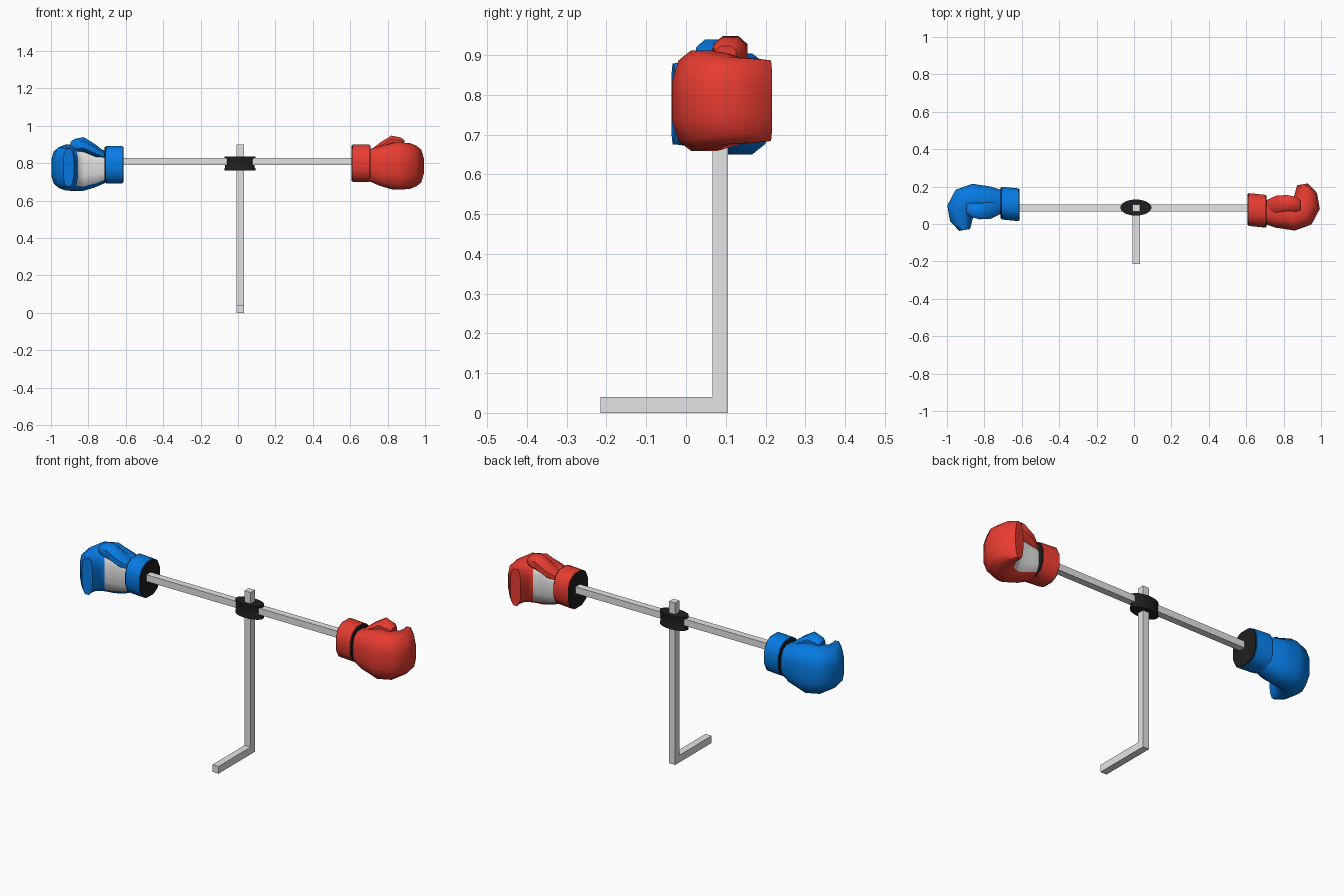
import bpy, bmesh, math
from mathutils import Vector, Matrix

if "Cube" in bpy.data.objects:
    bpy.data.objects.remove(bpy.data.objects["Cube"])


def mat(name, rgb):
    m = bpy.data.materials.new(name)
    m.diffuse_color = (*rgb, 1)
    m.use_nodes = True
    m.node_tree.nodes["Principled BSDF"].inputs["Base Color"].default_value = m.diffuse_color
    return m


GREY = mat("grey metal", (0.78, 0.78, 0.78))
WHITE = mat("white palm", (0.74, 0.74, 0.74))
BLACK = mat("black", (0.014, 0.014, 0.014))
RED = mat("red leather", (0.80, 0.045, 0.03))
BLUE = mat("blue leather", (0.002, 0.20, 0.78))


def finish(name, bm, mats, angle=None, xf=None):
    bmesh.ops.recalc_face_normals(bm, faces=bm.faces)
    if xf:
        bm.transform(xf)
    me = bpy.data.meshes.new(name)
    bm.to_mesh(me)
    bm.free()
    ob = bpy.data.objects.new(name, me)
    bpy.context.collection.objects.link(ob)
    for m in mats:
        me.materials.append(m)
    if angle:
        bpy.ops.object.select_all(action='DESELECT')
        ob.select_set(True)
        bpy.context.view_layer.objects.active = ob
        bpy.ops.object.shade_smooth_by_angle(angle=math.radians(angle))
    return ob


def box(name, lo, hi):
    bm = bmesh.new()
    lo, hi = Vector(lo), Vector(hi)
    size = hi - lo
    bmesh.ops.create_cube(bm, size=1, matrix=Matrix.Translation((lo + hi) / 2)
                          @ Matrix.Diagonal((*size, 1)))
    return finish(name, bm, [GREY])


def ring(c, u, v, n, power=1.0, start=0.5):
    """Closed (super)ellipse around c with half axes u and v."""
    pts = []
    for i in range(n):
        t = (i + start) * math.tau / n
        a, b = math.cos(t), math.sin(t)
        pts.append(Vector(c) + Vector(u) * math.copysign(abs(a) ** power, a)
                   + Vector(v) * math.copysign(abs(b) ** power, b))
    return pts


def loft(name, rings, mats, angle, xf=None, rule=None):
    bm = bmesh.new()
    vs = [[bm.verts.new(p) for p in r] for r in rings]
    n = len(vs[0])
    for k in range(len(vs) - 1):
        for i in range(n):
            j = (i + 1) % n
            f = bm.faces.new((vs[k][i], vs[k][j], vs[k + 1][j], vs[k + 1][i]))
            if rule:
                f.material_index = rule(k, i)
    bm.faces.new(vs[0])
    bm.faces.new(vs[-1])
    return finish(name, bm, mats, angle, xf)


# stand: post, foot and crossbar
box("post", (-0.007, 0.067, 0), (0.031, 0.105, 0.9))
box("foot", (-0.007, -0.215, 0), (0.031, 0.067, 0.04))
box("crossbar", (-0.63, 0.067, 0.79), (0.625, 0.105, 0.827))

# oval spool hub
hub = [(0.762, 1), (0.773, 1), (0.777, 0.96), (0.82, 0.96), (0.826, 1), (0.837, 1)]
loft("hub", [ring((0.01, 0.088, z), (0.083 * s, 0, 0), (0, 0.043 * s, 0), 28)
             for z, s in hub], [BLACK], 30)

# fist stations: back point x y, palm point x y, half height
FIST = [(0.695, 0.00, 0.695, 0.13, 0.085),
        (0.76, -0.022, 0.755, 0.135, 0.108),
        (0.86, -0.037, 0.815, 0.125, 0.13),
        (0.95, -0.005, 0.848, 0.135, 0.126),
        (0.995, 0.08, 0.858, 0.16, 0.112),
        (0.98, 0.165, 0.865, 0.188, 0.108),
        (0.93, 0.217, 0.872, 0.207, 0.104)]
# thumb stations: x, y, z, half width, half height
THUMB = [(0.70, 0.09, 0.845, 0.035, 0.02),
         (0.76, 0.107, 0.877, 0.048, 0.036),
         (0.82, 0.112, 0.908, 0.046, 0.042),
         (0.87, 0.105, 0.906, 0.04, 0.034),
         (0.89, 0.10, 0.902, 0.028, 0.022)]


def glove(prefix, colour, xf):
    # curled fist with pale palm panel
    rings = []
    for k, (bx, by, px, py, h) in enumerate(FIST):
        b, p = Vector((bx, by, 0)), Vector((px, py, 0))
        zc = 0.79 if k == 0 else 0.785
        rings.append(ring((b + p) / 2 + Vector((0, 0, zc)), (p - b) / 2, (0, 0, h), 12, 0.72))
    loft(prefix + "_fist", rings, [colour, WHITE], 45, xf,
         lambda k, i: 1 if k < 3 and i in (0, 10, 11) else 0)
    # thumb along the top edge
    loft(prefix + "_thumb", [ring((x, y, z), (0, w, 0), (0, 0, h), 8, 0.85)
                             for x, y, z, w, h in THUMB], [colour], 45, xf)

    # cuff band over a black liner
    def band(name, x0, x1, grow, m):
        loft(prefix + name, [ring((x, 0.073 - (x - 0.655) * 0.1, 0.8),
                                  (0, 0.088 + grow, 0), (0, 0, 0.1 + grow), 12, 0.8)
                             for x in (x0, x1)], [m], 40, xf)
    band("_cuff", 0.612, 0.702, 0.002, colour)
    band("_cuff_liner", 0.606, 0.709, -0.002, BLACK)


glove("red", RED, None)
# the blue glove is the red one turned half way round the post
pivot = Vector((-0.0025, 0.09, 0))
glove("blue", BLUE, Matrix.Translation(pivot + Vector((0, 0, -0.008)))
      @ Matrix.Rotation(math.pi, 4, 'Z') @ Matrix.Translation(-pivot))
